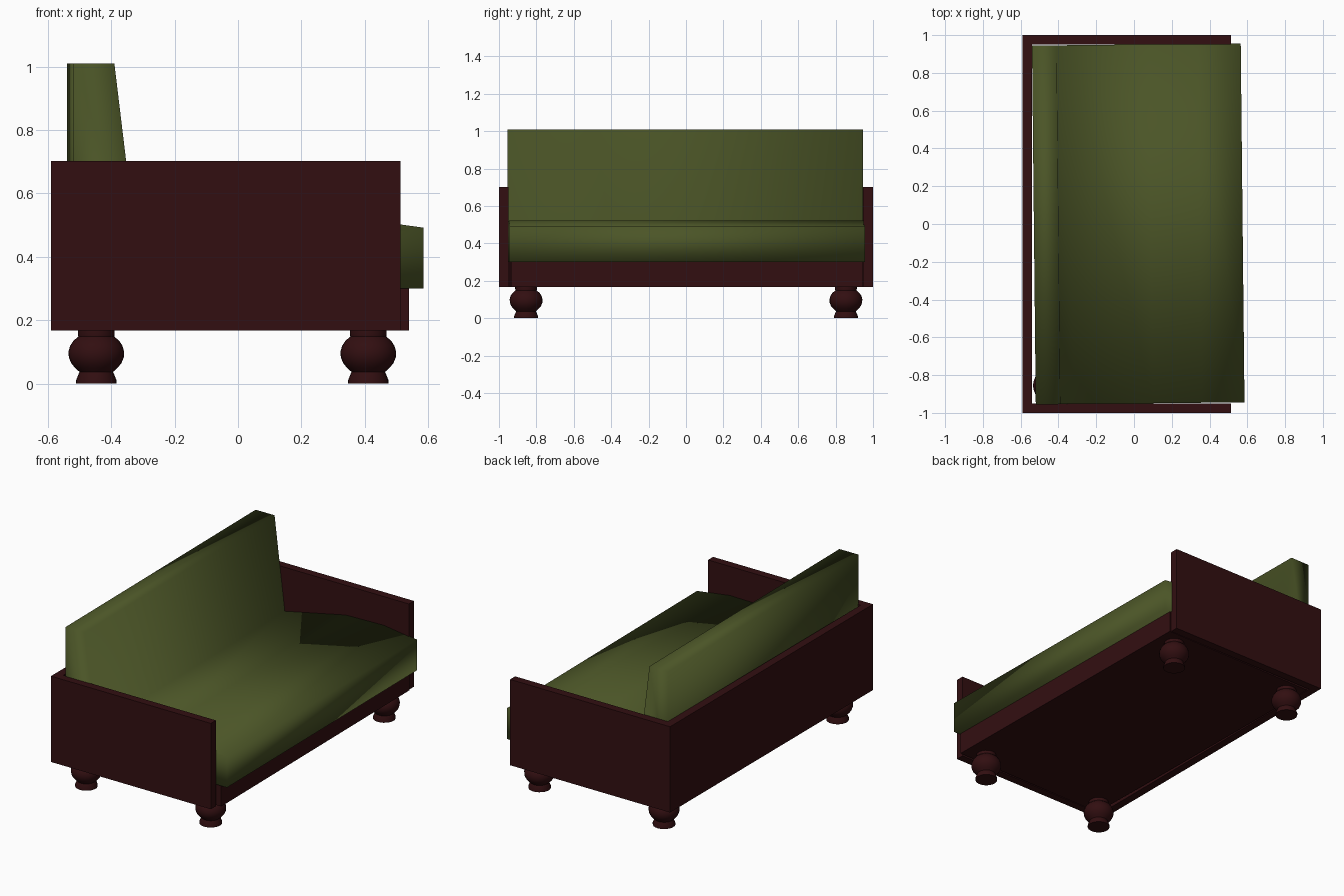
import bpy, bmesh, math
from mathutils import Matrix

if "Cube" in bpy.data.objects:
    bpy.data.objects.remove(bpy.data.objects["Cube"])

TILT = Matrix.Rotation(0.0105, 4, 'Z')  # cushion and base sit slightly askew


def material(name, rgb):
    m = bpy.data.materials.new(name)
    m.diffuse_color = (*rgb, 1)
    m.use_nodes = True
    m.node_tree.nodes["Principled BSDF"].inputs["Base Color"].default_value = m.diffuse_color
    return m


wood = material("dark red wood", (0.032, 0.0046, 0.0055))
cloth = material("olive cloth", (0.07, 0.09, 0.02))


def finish(name, bm, mat):
    bmesh.ops.recalc_face_normals(bm, faces=bm.faces)
    me = bpy.data.meshes.new(name)
    bm.to_mesh(me)
    bm.free()
    me.materials.append(mat)
    ob = bpy.data.objects.new(name, me)
    bpy.context.collection.objects.link(ob)
    return ob


def box(name, x0, x1, y0, y1, z0, z1, mat, tf=None):
    bm = bmesh.new()
    bmesh.ops.create_cube(bm, size=1)
    for v in bm.verts:
        v.co.x = x0 if v.co.x < 0 else x1
        v.co.y = y0 if v.co.y < 0 else y1
        v.co.z = z0 if v.co.z < 0 else z1
    if tf:
        bm.transform(tf)
    return finish(name, bm, mat)


# Frame: back panel and two arms
box("back_panel", -0.59, -0.54, -1, 1, 0.167, 0.702, wood)
for side, y0, y1 in (("left", -1, -0.95), ("right", 0.95, 1)):
    box(side + "_arm_panel", -0.54, 0.513, y0, y1, 0.167, 0.702, wood)

# Seat base with the front rail
box("seat_base", -0.527, 0.53, -0.942, 0.942, 0.167, 0.323, wood, TILT)

# Cushion: one L-shaped profile pulled along y, softly shaded
profile = [(-0.53, 0.30), (0.575, 0.30), (0.575, 0.492), (0.35, 0.523),
           (0.09, 0.517), (-0.33, 0.43), (-0.40, 1.01), (-0.53, 1.01)]
bm = bmesh.new()
face = bm.faces.new([bm.verts.new((x, -0.95, z)) for x, z in profile])
ext = bmesh.ops.extrude_face_region(bm, geom=[face], use_keep_orig=True)
for v in ext["geom"]:
    if isinstance(v, bmesh.types.BMVert):
        v.co.y = 0.95
bm.transform(TILT)
cushion = finish("cushion", bm, cloth)
for p in cushion.data.polygons:
    p.use_smooth = True

# Turned bun feet: flared foot, ball and neck
foot = [(0, 0), (0.064, 0), (0.064, 0.01), (0.053, 0.037)]
for a in range(-40, 51, 15):
    t = math.radians(a)
    foot.append((0.088 * math.cos(t), 0.095 + 0.07 * math.sin(t)))
foot += [(0.058, 0.155), (0.058, 0.17), (0, 0.17)]
for xn, x in (("back", -0.447), ("front", 0.411)):
    for yn, y in (("left", -0.855), ("right", 0.855)):
        bm = bmesh.new()
        vs = [bm.verts.new((r, 0, z)) for r, z in foot]
        es = [bm.edges.new(p) for p in zip(vs, vs[1:])]
        bmesh.ops.spin(bm, geom=vs + es, cent=(0, 0, 0), axis=(0, 0, 1),
                       angle=2 * math.pi, steps=24)
        bmesh.ops.remove_doubles(bm, verts=bm.verts, dist=1e-4)
        ob = finish(f"{xn}_{yn}_foot", bm, wood)
        ob.location = (x, y, 0)
        bpy.ops.object.select_all(action='DESELECT')
        ob.select_set(True)
        bpy.context.view_layer.objects.active = ob
        bpy.ops.object.shade_smooth_by_angle(angle=math.radians(35))
